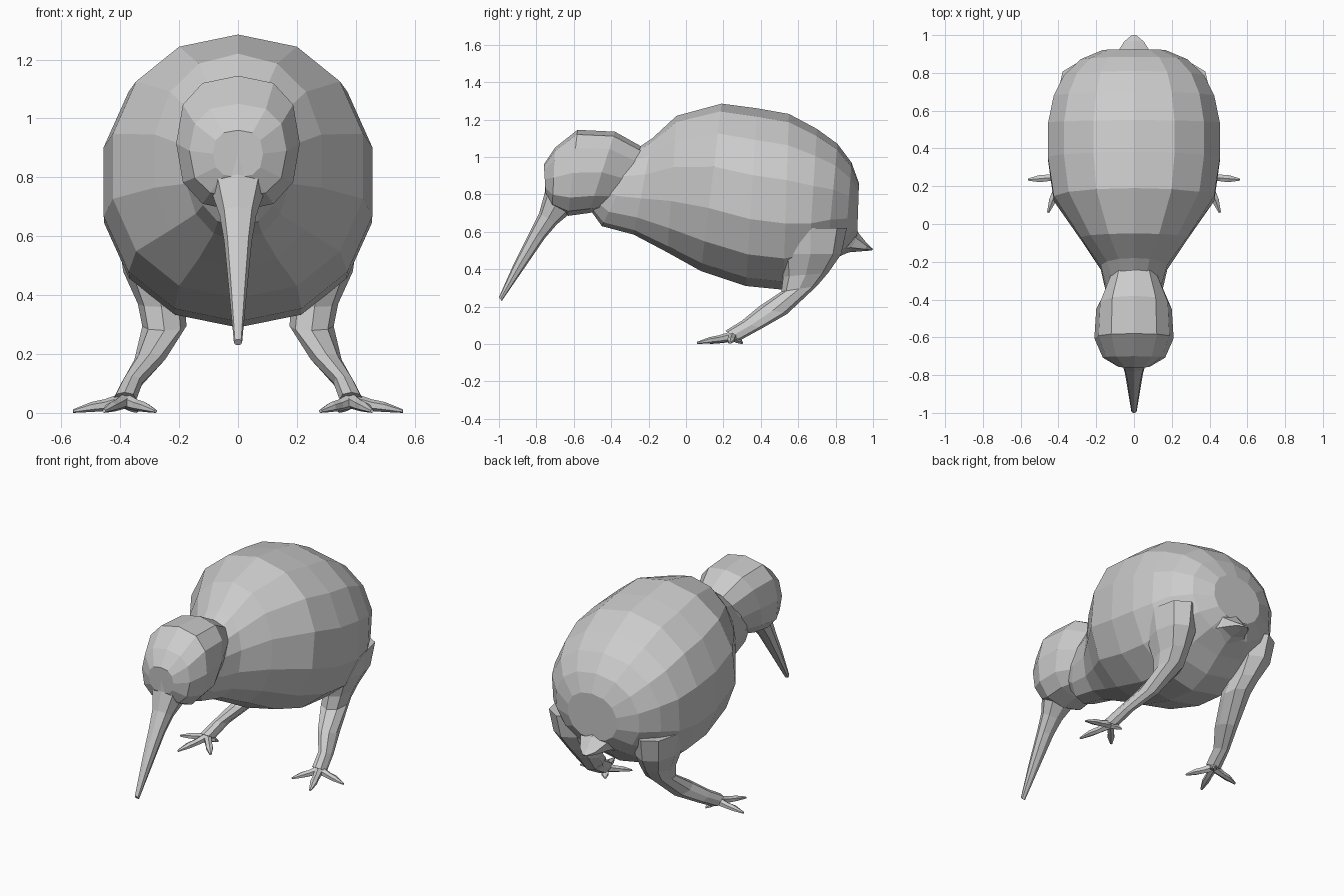
import bpy, bmesh
from math import sin, cos, tau
from mathutils import Vector as V


def power(v, e):
    return abs(v) ** e * (1 if v >= 0 else -1)


def skin(name, rings, n, e=1.0, mirror=False):
    """Loft through rings given as (centre, side vector, up vector)."""
    bm = bmesh.new()
    loops = []
    for c, u, v in rings:
        loops.append([bm.verts.new(c + u * power(sin(tau * i / n), e) + v * power(cos(tau * i / n), e))
                      for i in range(n)])
    for a, b in zip(loops, loops[1:]):
        for i in range(n):
            j = (i + 1) % n
            bm.faces.new((a[i], a[j], b[j], b[i]))
    bm.faces.new(loops[0])
    bm.faces.new(loops[-1])
    bmesh.ops.recalc_face_normals(bm, faces=bm.faces)
    me = bpy.data.meshes.new(name)
    bm.to_mesh(me)
    bm.free()
    ob = bpy.data.objects.new(name, me)
    bpy.context.collection.objects.link(ob)
    if mirror:
        ob.modifiers.new("mirror", 'MIRROR').use_mirror_merge = False
    return ob


def slices(rows):
    """Rows of (top y, top z, bottom y, bottom z, half width, centre x)."""
    out = []
    for ty, tz, by, bz, w, x in rows:
        t, b = V((x, ty, tz)), V((x, by, bz))
        out.append(((t + b) / 2, V((w, 0, 0)), (t - b) / 2))
    return out


def centred(rows):
    return slices([(*r, 0) for r in rows])


# Round body with short neck
skin("body", centred([
    (-.36, 1.03, -.50, .70, .13),
    (-.24, 1.06, -.45, .63, .15),
    (-.18, 1.10, -.28, .585, .18),
    (-.05, 1.22, -.10, .49, .29),
    (.19, 1.285, .08, .39, .435),
    (.38, 1.26, .32, .31, .467),
    (.55, 1.23, .52, .29, .465),
    (.70, 1.15, .65, .34, .435),
    (.81, 1.07, .75, .42, .38),
    (.885, .97, .85, .49, .29),
    (.925, .86, .915, .57, .17)]), 14, .93)

# Head
skin("head", centred([
    (-.21, 1.04, -.42, .72, .13),
    (-.38, 1.135, -.52, .70, .20),
    (-.58, 1.145, -.63, .685, .21),
    (-.70, 1.05, -.715, .73, .165),
    (-.76, .96, -.75, .80, .085)]), 12, .8)

# Long curved beak
skin("beak", centred([
    (-.755, .955, -.60, .78, .12),
    (-.755, .81, -.63, .69, .09),
    (-.785, .70, -.69, .64, .062),
    (-.835, .60, -.755, .565, .047),
    (-.92, .43, -.875, .39, .03),
    (-1.0, .25, -.985, .23, .014)]), 8, .8)

# Tail tuft
skin("tail", centred([
    (.88, .66, .80, .46, .15),
    (.925, .59, .87, .49, .10),
    (.97, .535, .955, .497, .06),
    (1.0, .508, .995, .50, .015)]), 6)

# Legs, mirrored
skin("leg", slices([
    (.47, .62, .86, .62, .12, .29),
    (.50, .48, .83, .48, .11, .28),
    (.52, .36, .76, .38, .08, .26),
    (.51, .28, .70, .31, .075, .25),
    (.39, .20, .54, .16, .052, .30),
    (.30, .125, .40, .08, .036, .36),
    (.21, .07, .29, .02, .04, .385)]), 8, .9, True)

# Toes, mirrored
ankle = V((.385, .25, .04))
for name, x, y in (("outer_toe", .56, .235), ("middle_toe", .455, .06),
                   ("inner_toe", .28, .13), ("back_toe", .345, .30)):
    tip = V((x, y, .006))
    d = tip - ankle
    side = V((d.y, -d.x, 0)).normalized()
    rings = []
    for t, z, w, h in ((0, .042, .026, .028), (.4, .026, .02, .02),
                       (.65, .02, .022, .017), (1, .006, .007, .006)):
        c = ankle + d * t
        c.z = z
        rings.append((c, side * w, V((0, 0, h))))
    skin(name, rings, 6, 1, True)
